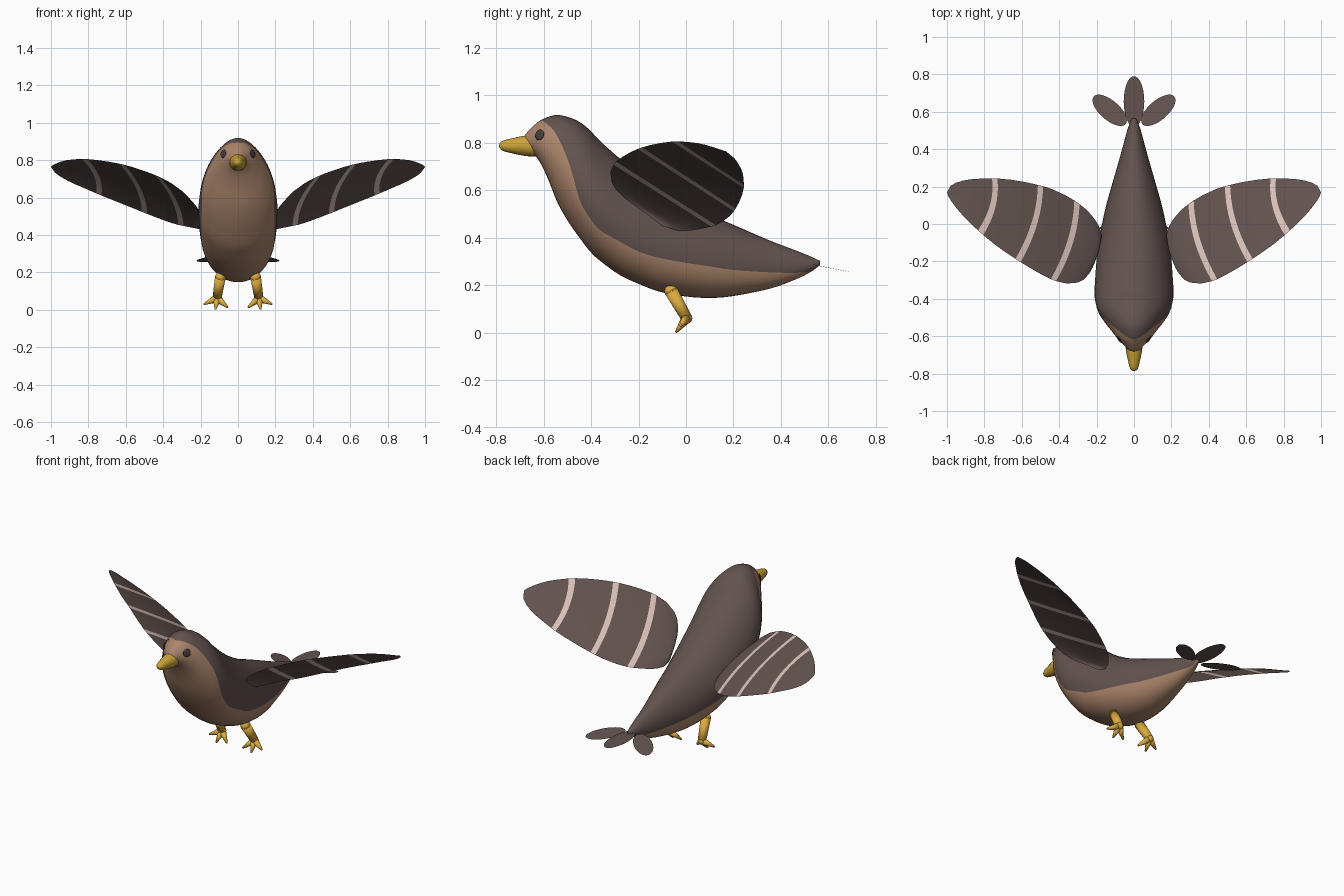
import bpy, bmesh, math
from mathutils import Vector, Matrix

if "Cube" in bpy.data.objects:
    bpy.data.objects.remove(bpy.data.objects["Cube"])


def mat(name, r, g, b):
    m = bpy.data.materials.new(name)
    m.diffuse_color = (r, g, b, 1)
    m.use_nodes = True
    m.node_tree.nodes["Principled BSDF"].inputs["Base Color"].default_value = m.diffuse_color
    return m


BROWN = mat("dark brown", .122, .086, .078)
TAN = mat("tan", .41, .235, .148)
GOLD = mat("beak yellow", .60, .37, .04)
ORANGE = mat("leg yellow", .72, .41, .05)
PINK = mat("pale stripe", .70, .54, .49)
EYE = mat("eye grey", .06, .048, .045)


def make(name, bm, mats, mirror=False, smooth=True):
    me = bpy.data.meshes.new(name)
    bm.to_mesh(me)
    bm.free()
    ob = bpy.data.objects.new(name, me)
    bpy.context.collection.objects.link(ob)
    for m in mats:
        me.materials.append(m)
    for p in me.polygons:
        p.use_smooth = smooth
    if mirror:
        ob.modifiers.new("mirror", 'MIRROR').use_mirror_merge = False
    return ob


def loft(rings, rule=None):
    """Closed rings joined by quads and capped at both ends."""
    bm = bmesh.new()
    vs = [[bm.verts.new(p) for p in r] for r in rings]
    n = len(rings[0])
    for i in range(len(vs) - 1):
        for j in range(n):
            k = (j + 1) % n
            f = bm.faces.new((vs[i][j], vs[i][k], vs[i + 1][k], vs[i + 1][j]))
            if rule:
                f.material_index = rule(i, j)
    bm.faces.new(vs[0])
    bm.faces.new(vs[-1])
    bmesh.ops.recalc_face_normals(bm, faces=bm.faces)
    return bm


def catmull(pts, sub):
    out = []
    for i in range(len(pts) - 1):
        a, b, c, d = (pts[max(0, min(len(pts) - 1, i + k))] for k in (-1, 0, 1, 2))
        for s in range(sub):
            t = s / sub
            out.append([.5 * (2 * q + (r - p) * t + (2 * p - 5 * q + 4 * r - u) * t * t
                              + (3 * q - p - 3 * r + u) * t ** 3)
                        for p, q, r, u in zip(a, b, c, d)])
    return out + [list(pts[-1])]


# Body: y, bottom z, top z, half width, colour border z
stations = catmull([
    (-.69, .79, .815, .012, .815), (-.675, .78, .838, .03, .84), (-.65, .762, .865, .052, .87),
    (-.617, .722, .893, .085, .894), (-.58, .645, .91, .113, .876), (-.54, .545, .918, .145, .825),
    (-.49, .459, .907, .18, .707), (-.448, .40, .888, .198, .56), (-.406, .345, .855, .207, .485),
    (-.364, .305, .81, .21, .434), (-.28, .244, .735, .206, .385), (-.196, .205, .665, .2, .341),
    (-.11, .173, .605, .19, .315), (0, .153, .54, .17, .295), (.1, .147, .497, .148, .28),
    (.2, .155, .455, .12, .265), (.35, .185, .39, .077, .255), (.45, .22, .352, .05, .253),
    (.52, .253, .324, .03, .258), (.565, .285, .303, .01, .29)], 3)
N = 10
rings = []
for y, lo, hi, w, zb in stations:
    c, h = (lo + hi) / 2, (hi - lo) / 2
    ab = math.asin(max(-.99, min(.9998, (zb - c) / h)))
    low, top = -math.pi / 2, math.pi / 2
    angs = [low + (ab - low) * i / N for i in range(N)] + \
           [ab + (top - ab) * i / N for i in range(N + 1)]
    half = [(w * math.cos(a) * (1 - .12 * math.sin(a)), y, c + h * math.sin(a)) for a in angs]
    rings.append(half + [(-x, yy, z) for x, yy, z in half[-2:0:-1]])
make("body", loft(rings, lambda i, j: 0 if N <= j < 3 * N and stations[i][0] > -.625 else 1),
     [BROWN, TAN])

# Beak: y, radius
beak = catmull([(-.787, .004), (-.78, .016), (-.765, .024), (-.735, .031), (-.69, .041),
                (-.65, .045), (-.6, .042)], 2)
make("beak", loft([[(r * math.cos(a), y, .788 + r * math.sin(a))
                    for a in (2 * math.pi * k / 20 for k in range(20))] for y, r in beak]), [GOLD])

# Eyes: thin rounded plates on the sides of the head
bm = bmesh.new()
normal = Vector((.78, -.58, .2))
bmesh.ops.create_uvsphere(bm, u_segments=16, v_segments=8, radius=1,
                          matrix=Matrix.Translation((.079, -.617, .834))
                          @ normal.to_track_quat('Z', 'Y').to_matrix().to_4x4()
                          @ Matrix.Diagonal((.023, .023, .005, 1)))
make("eyes", bm, [EYE], mirror=True)

# Wing outline: x, front y, front z, rear y, rear z
edge = [(.18, -.10, .45, -.03, .43), (.2, -.18, .51, .01, .43), (.23, -.25, .56, .05, .436),
        (.27, -.298, .607, .09, .444), (.337, -.32, .665, .137, .458), (.433, -.3, .716, .185, .492),
        (.53, -.25, .752, .213, .53), (.62, -.195, .778, .231, .567), (.72, -.128, .796, .243, .606),
        (.81, -.056, .806, .243, .645), (.88, .01, .804, .238, .675), (.93, .062, .797, .228, .70),
        (.97, .112, .783, .212, .725), (.99, .142, .773, .194, .747), (1, .168, .765, .169, .764)]
fine = catmull(edge, 4)


def on_edge(x, k):
    for p, q in zip(fine, fine[1:]):
        if x <= q[0]:
            t = max(0, (x - p[0]) / (q[0] - p[0]))
            return Vector((x, p[k] + (q[k] - p[k]) * t, p[k + 1] + (q[k + 1] - p[k + 1]) * t))
    return Vector((x, fine[-1][k], fine[-1][k + 1]))


# Wing columns: x at the front edge, x at the rear edge; three columns are stripes
columns = [(.18, .18), (.19, .185), (.2, .19), (.22, .198), (.24, .207), (.27, .22), (.30, .237),
           (.36, .262), (.417, .291), (.445, .319), (.50, .37), (.56, .44), (.606, .486),
           (.634, .514), (.69, .58), (.75, .66), (.806, .731), (.834, .759), (.88, .82),
           (.92, .87), (.95, .91), (.975, .95), (.992, .98), (1, 1)]
STRIPES = (8, 12, 16)
bm = bmesh.new()
M = 10
grid = []
for xf, xr in columns:
    f, r = on_edge(xf, 1), on_edge(xr, 3)
    bulge = .028 * min(1, (r - f).length / .35)
    col = []
    for j in range(M + 1):
        t = j / M
        p = f.lerp(r, t)
        p.x -= bulge * 4 * t * (1 - t)
        col.append(bm.verts.new(p))
    grid.append(col)
for i in range(len(grid) - 1):
    for j in range(M):
        f = bm.faces.new((grid[i][j], grid[i + 1][j], grid[i + 1][j + 1], grid[i][j + 1]))
        f.material_index = 1 if i in STRIPES else 0
make("wings", bm, [BROWN, PINK], mirror=True)


# Tail feathers: flat oval sheets
def feather(name, cx, cy, a, b, turn, slope, mirror):
    bm = bmesh.new()
    vs = []
    for k in range(32):
        t = 2 * math.pi * k / 32
        u, v = a * math.cos(t), b * math.sin(t)
        x = cx + u * math.cos(turn) - v * math.sin(turn)
        y = cy + u * math.sin(turn) + v * math.cos(turn)
        vs.append(bm.verts.new((x, y, .288 - slope * (y - .53) + .04 * slope * x)))
    bm.faces.new(vs)
    make(name, bm, [BROWN], mirror, smooth=False)


feather("middle_tail_feather", 0, .655, .135, .055, math.pi / 2, 0, False)
feather("side_tail_feathers", .13, .608, .113, .052, math.radians(41), .21, True)


# Legs and feet from tapered limbs
def limb(bm, a, b, r1, r2):
    a, b = Vector(a), Vector(b)
    d = b - a
    bmesh.ops.create_cone(bm, cap_ends=True, segments=14, radius1=r1, radius2=r2, depth=d.length,
                          matrix=Matrix.Translation((a + b) / 2)
                          @ d.to_track_quat('Z', 'Y').to_matrix().to_4x4())
    for p, r in ((a, r1), (b, r2)):
        bmesh.ops.create_uvsphere(bm, u_segments=14, v_segments=8, radius=r,
                                  matrix=Matrix.Translation(p))


bm = bmesh.new()
ankle = (.112, .003, .062)
limb(bm, (.094, -.062, .175), ankle, .029, .024)
for tip in ((.057, -.03, .014), (.12, -.04, .006), (.178, -.022, .032)):
    limb(bm, ankle, tip, .023, .006)
make("legs", bm, [ORANGE], mirror=True)
